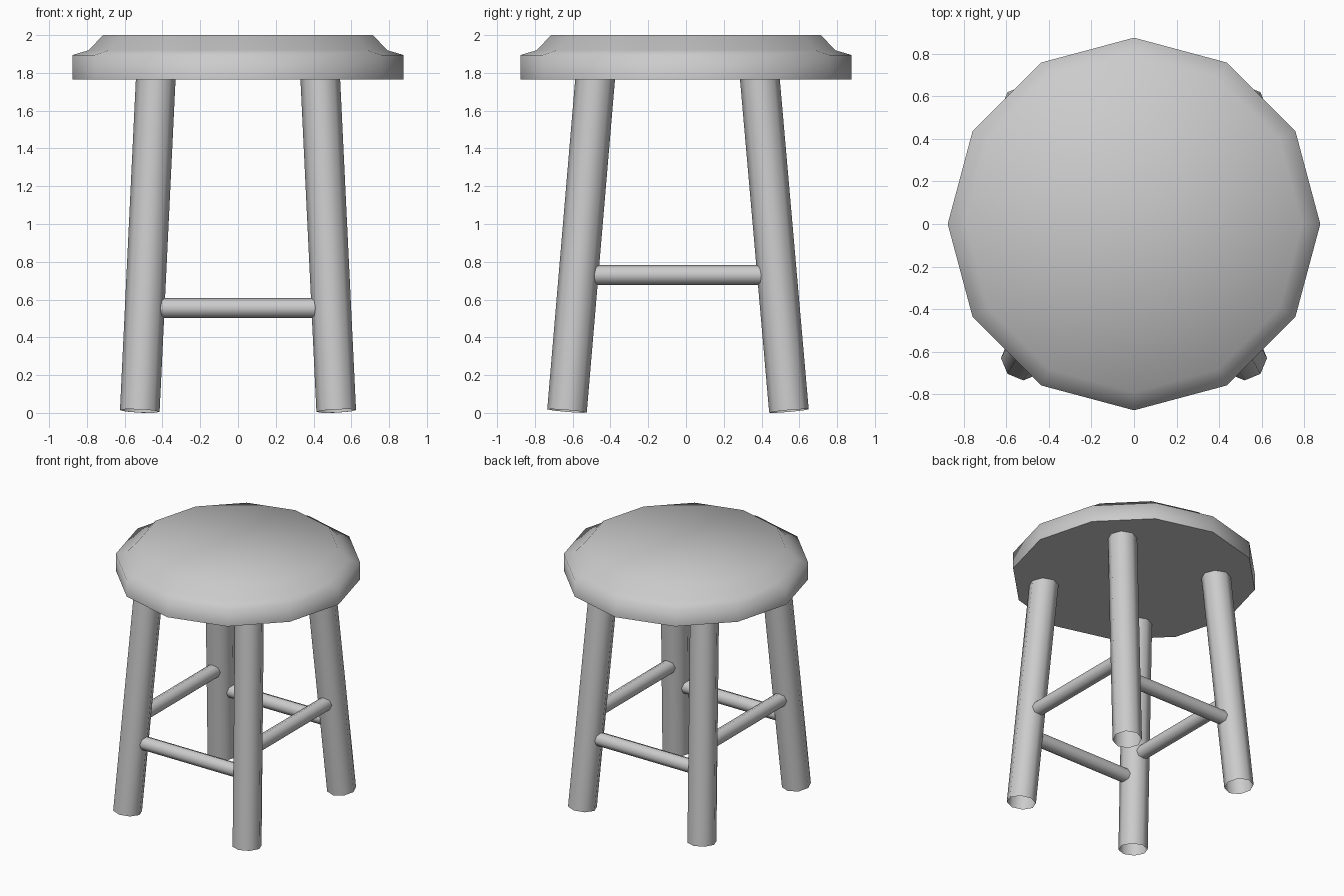
import bpy
import bmesh
import math
from mathutils import Vector

cube = bpy.data.objects.get("Cube")
if cube:
    bpy.data.objects.remove(cube, do_unlink=True)

grey = bpy.data.materials.new("plain_grey")
grey.use_nodes = True
COLOUR = (0.6, 0.6, 0.6, 1)
grey.diffuse_color = COLOUR
grey.node_tree.nodes["Principled BSDF"].inputs["Base Color"].default_value = COLOUR


def finish(name, bm):
    """Turn a bmesh into a smooth-shaded object with sharp corners kept."""
    bmesh.ops.recalc_face_normals(bm, faces=bm.faces)
    mesh = bpy.data.meshes.new(name)
    bm.to_mesh(mesh)
    bm.free()
    mesh.materials.append(grey)
    obj = bpy.data.objects.new(name, mesh)
    bpy.context.collection.objects.link(obj)
    bpy.ops.object.select_all(action='DESELECT')
    obj.select_set(True)
    bpy.context.view_layer.objects.active = obj
    bpy.ops.object.shade_smooth_by_angle(angle=math.radians(80))
    return obj


def rod(name, start, end, radius, capped):
    """Eight-sided rod between two points."""
    start, end = Vector(start), Vector(end)
    axis = end - start
    bm = bmesh.new()
    bmesh.ops.create_cone(bm, cap_ends=capped, segments=8, radius1=radius,
                          radius2=radius, depth=axis.length)
    turn = Vector((0, 0, 1)).rotation_difference(axis)
    bmesh.ops.rotate(bm, verts=bm.verts, matrix=turn.to_matrix())
    bmesh.ops.translate(bm, verts=bm.verts, vec=(start + end) / 2)
    return finish(name, bm)


# Seat: twelve-sided profile spun about z, with a stepped upper rim
SIDES = 12
bm = bmesh.new()
rings = []
for r, z in [(0.875, 1.765), (0.875, 1.895), (0.79, 1.92), (0.715, 2.0)]:
    rings.append([bm.verts.new((r * math.cos(a), r * math.sin(a), z))
                  for a in (math.tau * i / SIDES for i in range(SIDES))])
centre = bm.verts.new((0, 0, 2.0))
bm.faces.new(rings[0][::-1])
for i in range(SIDES):
    j = (i + 1) % SIDES
    for low, high in zip(rings, rings[1:]):
        bm.faces.new((low[i], low[j], high[j], high[i]))
    bm.faces.new((rings[-1][i], rings[-1][j], centre))
finish("seat", bm)

# Splayed legs, open at the foot, and the rungs between them
for side, s in (("left", 1), ("right", -1)):
    rod("front_leg_" + side, (s * 0.52, -0.63, 0.01), (s * 0.435, -0.48, 1.78), 0.105, False)
    rod("back_leg_" + side, (s * 0.52, 0.545, 0.01), (s * 0.435, 0.39, 1.78), 0.105, False)
    rod("side_rung_" + side, (s * 0.485, -0.53, 0.73), (s * 0.485, 0.44, 0.73), 0.053, True)

for end, y in (("front", -0.583), ("back", 0.497)):
    rod(end + "_rung", (-0.45, y, 0.555), (0.45, y, 0.555), 0.053, True)
